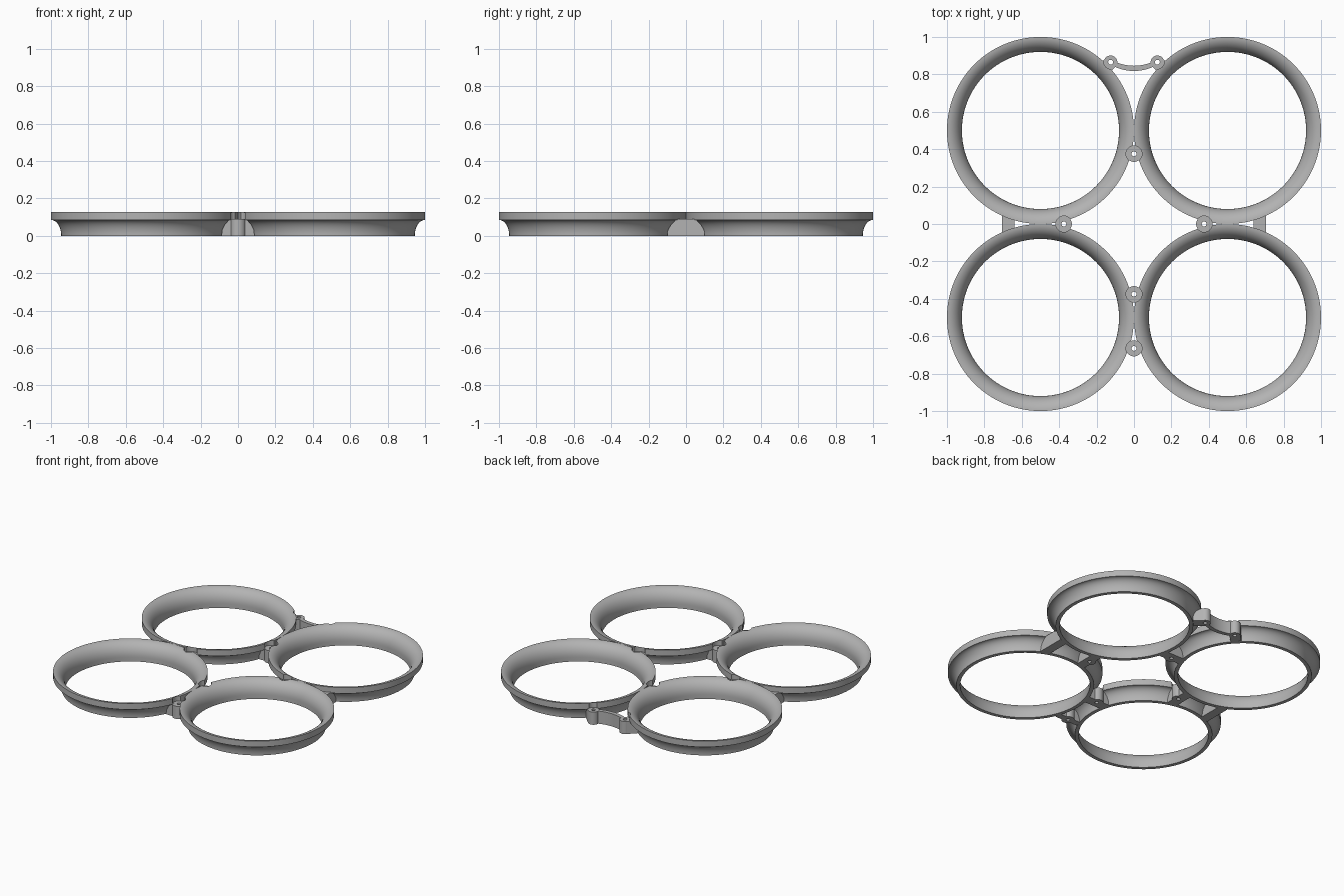
import bpy, bmesh, math
from mathutils import Vector, Matrix

cube = bpy.data.objects.get("Cube")
if cube:
    bpy.data.objects.remove(cube, do_unlink=True)

grey = bpy.data.materials.new("grey_plastic")
grey.use_nodes = True
COLOR = (0.45, 0.45, 0.45, 1)
grey.diffuse_color = COLOR
grey.node_tree.nodes["Principled BSDF"].inputs["Base Color"].default_value = COLOR

HEIGHT = 0.127      # full duct height
DECK = 0.09         # top of bosses and webs
BOSS_R = 0.043


def finish(name, bm):
    bmesh.ops.recalc_face_normals(bm, faces=bm.faces)
    mesh = bpy.data.meshes.new(name)
    bm.to_mesh(mesh)
    bm.free()
    mesh.materials.append(grey)
    obj = bpy.data.objects.new(name, mesh)
    bpy.context.collection.objects.link(obj)
    return obj


def lathe(bm, profile, center, steps):
    """Spin (radius, z) points about a vertical axis; the profile is a closed loop."""
    c = Vector((center[0], center[1], 0))
    verts = [bm.verts.new(c + Vector((r, 0, z))) for r, z in profile]
    edges = [bm.edges.new((v, verts[i - 1])) for i, v in enumerate(verts)]
    bmesh.ops.spin(bm, geom=verts + edges, cent=c, axis=(0, 0, 1),
                   angle=math.tau, steps=steps, use_merge=True)
    bmesh.ops.remove_doubles(bm, verts=bm.verts, dist=0.00001)


def prism(name, points, vec):
    bm = bmesh.new()
    face = bm.faces.new([bm.verts.new(p) for p in points])
    top = bmesh.ops.extrude_face_region(bm, geom=[face])["geom"]
    bmesh.ops.translate(bm, vec=vec, verts=[v for v in top if isinstance(v, bmesh.types.BMVert)])
    return finish(name, bm)


def cylinder(bm, center, radius, z0, z1, segments=32):
    mid = Matrix.Translation((center[0], center[1], (z0 + z1) / 2))
    bmesh.ops.create_cone(bm, cap_ends=True, segments=segments, radius1=radius,
                          radius2=radius, depth=z1 - z0, matrix=mid)


# Screw positions
screws = {
    "front": (0, -0.665), "front_inner": (0, -0.375), "back_inner": (0, 0.375),
    "left": (0.375, 0), "right": (-0.375, 0),
    "bridge_left": (0.125, 0.865), "bridge_right": (-0.125, 0.865),
}
parts = []

# Four flared ducts: bell mouth inside, concave flare outside, upright lip
N = 12
quarter = [i / N * math.pi / 2 for i in range(N + 1)]
inner = [(0.5 - 0.08 * math.cos(a), 0.03 + (HEIGHT - 0.03) * math.sin(a)) for a in quarter]
outer = [(0.5 - 0.055 * math.cos(a), 0.085 * math.sin(a)) for a in quarter]
profile = [(0.42, 0)] + inner + outer[::-1]
for side, sx in (("left", 1), ("right", -1)):
    for end, sy in (("front", -1), ("back", 1)):
        bm = bmesh.new()
        lathe(bm, profile, (sx * 0.5, sy * 0.5), 128)
        parts.append(finish(f"{end}_{side}_duct", bm))

# Screw bosses
for name, pos in screws.items():
    bm = bmesh.new()
    cylinder(bm, pos, 0.036 if "bridge" in name else BOSS_R, 0, DECK)
    parts.append(finish(name + "_boss", bm))


# Arched webs filling the space beneath neighbouring lips
def web(name, half, start, end, along_y):
    side = [(half, 0), (half * 0.97, 0.03), (half * 0.8, 0.06), (half * 0.5, DECK)]
    arch = side + [(-u, z) for u, z in reversed(side)]
    if along_y:
        pts, vec = [(u, start, z) for u, z in arch], (0, end - start, 0)
    else:
        pts, vec = [(start, u, z) for u, z in arch], (end - start, 0, 0)
    parts.append(prism(name, pts, vec))


web("front_web", 0.088, -0.685, -0.64, True)
web("front_inner_web", 0.08, -0.42, -0.35, True)
web("back_inner_web", 0.08, 0.35, 0.42, True)
for side, s in (("left", 1), ("right", -1)):
    web(side + "_inner_web", 0.08, s * 0.35, s * 0.42, False)
    web(side + "_outer_web", 0.1, s * 0.64, s * 0.705, False)

# Curved bridge at the back, with an arm into each duct
xs = [-0.125 + 0.25 * i / 16 for i in range(17)]
curve = [(x, 0.832 + 0.033 * (x / 0.125) ** 2) for x in xs]
strip = [(x, y + 0.014, 0) for x, y in curve] + [(x, y - 0.014, 0) for x, y in reversed(curve)]
parts.append(prism("back_bridge", strip, (0, 0, DECK)))
for side, s in (("left", 1), ("right", -1)):
    boss, hub = Vector((s * 0.125, 0.865, 0)), Vector((s * 0.5, 0.5, 0))
    out = (boss - hub).normalized()
    across = Vector((-out.y, out.x, 0)) * 0.035
    foot = hub + out * 0.446
    parts.append(prism(f"bridge_{side}_arm",
                       [boss + across, boss - across, foot - across, foot + across],
                       (0, 0, DECK)))

# Cutter: screw hole with a wider clearance pocket above each boss
bm = bmesh.new()
for name, pos in screws.items():
    lower, upper = -0.05, 0.2
    wide = 0.036 if "bridge" in name else BOSS_R
    seat = DECK + 0.0005
    lathe_profile = [(0.013, lower), (0.013, seat), (wide, seat), (wide, upper)]
    rings = []
    for r, z in lathe_profile:
        rings.append([bm.verts.new((pos[0] + r * math.cos(math.tau * i / 32),
                                    pos[1] + r * math.sin(math.tau * i / 32), z))
                      for i in range(32)])
    for a, b in zip(rings, rings[1:]):
        for i in range(32):
            bm.faces.new((a[i - 1], a[i], b[i], b[i - 1]))
    bm.faces.new(rings[0])
    bm.faces.new(rings[-1])
cutter = finish("screw_cutter", bm)
cutter.hide_render = True
cutter.display_type = 'WIRE'

# Cut the holes and shade smoothly with crisp edges
for obj in parts:
    cut = obj.modifiers.new("screw_holes", 'BOOLEAN')
    cut.operation = 'DIFFERENCE'
    cut.solver = 'EXACT'
    cut.object = cutter
bpy.context.view_layer.update()
graph = bpy.context.evaluated_depsgraph_get()
cut_meshes = [bpy.data.meshes.new_from_object(o.evaluated_get(graph)) for o in parts]
bpy.ops.object.select_all(action='DESELECT')
for obj, mesh in zip(parts, cut_meshes):
    obj.modifiers.clear()
    obj.data = mesh
    obj.select_set(True)
bpy.context.view_layer.objects.active = parts[0]
bpy.ops.object.shade_smooth_by_angle(angle=math.radians(30))
bpy.data.objects.remove(cutter, do_unlink=True)
